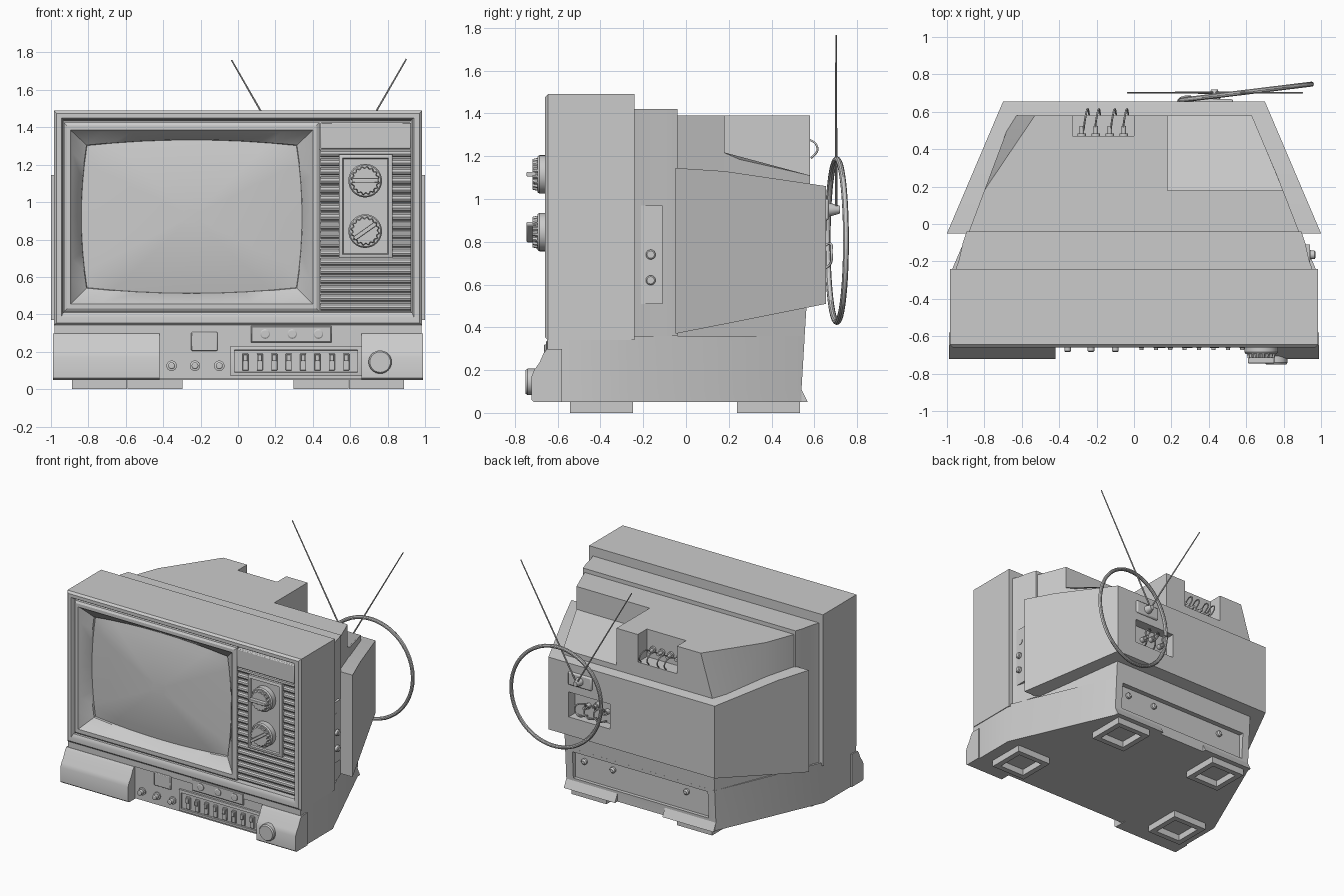
import bpy, bmesh, math
from mathutils import Vector

if "Cube" in bpy.data.objects:
    bpy.data.objects.remove(bpy.data.objects["Cube"])


def loft(name, rings, caps=True):
    """Skin a list of equal-length closed rings and cap the ends."""
    bm = bmesh.new()
    vs = [[bm.verts.new(p) for p in r] for r in rings]
    n = len(rings[0])
    for a, b in zip(vs, vs[1:]):
        for i in range(n):
            bm.faces.new((a[i], a[(i + 1) % n], b[(i + 1) % n], b[i]))
    if caps:
        bm.faces.new(vs[0][::-1])
        bm.faces.new(vs[-1])
    bmesh.ops.recalc_face_normals(bm, faces=bm.faces)
    me = bpy.data.meshes.new(name)
    bm.to_mesh(me)
    bm.free()
    ob = bpy.data.objects.new(name, me)
    bpy.context.collection.objects.link(ob)
    return ob


def rect(x0, x1, z0, z1, y, bulge=0, n=8):
    """Rectangular ring facing y; bulge bows the sides outwards."""
    pts = []
    cs = [(-1, -1), (1, -1), (1, 1), (-1, 1)]
    for (u0, v0), (u1, v1) in zip(cs, cs[1:] + cs[:1]):
        for i in range(n):
            t = i / n
            u, v = u0 + (u1 - u0) * t, v0 + (v1 - v0) * t
            k = bulge / 2
            hx, hz = (x1 - x0) / 2 - k * v * v, (z1 - z0) / 2 - k * u * u
            pts.append(((x0 + x1) / 2 + hx * u, y, (z0 + z1) / 2 + hz * v))
    return pts


def rects(name, *rows):
    return loft(name, [rect(*r, n=1) for r in rows])


def box(name, x0, x1, y0, y1, z0, z1, bevel=0):
    ob = rects(name, (x0, x1, z0, z1, y0), (x0, x1, z0, z1, y1))
    if bevel:
        m = ob.modifiers.new("bevel", "BEVEL")
        m.width, m.segments = bevel, 2
    return ob


def cyl(name, p, axis, *steps, sides=20, teeth=0):
    """Turned part: steps are (distance along axis, radius)."""
    p, d = Vector(p), Vector(axis).normalized()
    u = d.orthogonal().normalized()
    w = d.cross(u)
    rings = []
    for t, r in steps:
        ring = []
        for i in range(sides):
            a, q = 2 * math.pi * i / sides, r - (teeth if i % 4 < 2 else 0)
            ring.append(p + d * t + (u * math.cos(a) + w * math.sin(a)) * q)
        rings.append(ring)
    return loft(name, rings)


def cut(ob, *dims):
    c = box("cutter", *dims)
    c.hide_render = True
    m = ob.modifiers.new("recess", "BOOLEAN")
    m.object, m.operation, m.solver = c, "DIFFERENCE", "EXACT"
    bpy.context.view_layer.objects.active = ob
    bpy.ops.object.modifier_apply(modifier=m.name)
    bpy.data.objects.remove(c)


def cable(name, pts, r=.006):
    cu = bpy.data.curves.new(name, "CURVE")
    cu.dimensions, cu.bevel_depth, cu.bevel_resolution, cu.resolution_u = "3D", r, 1, 5
    s = cu.splines.new("BEZIER")
    s.bezier_points.add(len(pts) - 1)
    for b, p in zip(s.bezier_points, pts):
        b.co, b.handle_left_type, b.handle_right_type = p, "AUTO", "AUTO"
    bpy.context.collection.objects.link(bpy.data.objects.new(name, cu))


# Main cabinet with stepped front frame
X = .985
rects("cabinet", (-X, X, .34, 1.49, -.24), (-X, X, .34, 1.49, -.645),
      (-X + .015, X - .015, .355, 1.475, -.66), (-.945, .94, .385, 1.45, -.66),
      (-.935, .93, .41, 1.44, -.645), (-.93, .925, .415, 1.435, -.50))

# Screen surround and bulging glass
loft("screen_surround", [rect(-.93, .435, .415, 1.425, -.50), rect(-.93, .435, .415, 1.425, -.635),
     rect(-.915, .42, .43, 1.41, -.645), rect(-.895, .40, .455, 1.385, -.645),
     rect(-.885, .39, .465, 1.375, -.63), rect(-.84, .345, .51, 1.335, -.575, .06),
     rect(-.835, .34, .515, 1.33, -.55, .06)], caps=False)
glass = []
for s in (1, .85, .7, .5, .3, .1):
    hx, hz = .595 * s, .415 * s
    glass.append(rect(-.2475 - hx, -.2475 + hx, .9225 - hz, .9225 + hz, -.56 - .045 * (1 - s * s), .06 * s))
loft("screen_glass", glass)

# Control side: top block, ribbed grille, tuner plate
box("grille_backing", .435, .925, -.61, -.49, .415, 1.28)
box("grille_top_block", .44, .925, -.645, -.49, 1.285, 1.425, .006)
for i in range(18):
    cyl(f"grille_rib_{i}", (.44, -.612, .44 + i * .0483), (1, 0, 0), (0, .021), (.485, .021), sides=10)
rects("tuner_plate", (.54, .825, .70, 1.255, -.60), (.54, .825, .70, 1.255, -.65),
      (.55, .815, .71, 1.245, -.655), (.56, .805, .72, 1.235, -.655), (.565, .80, .725, 1.23, -.645))
for nm, z, ang in (("upper", 1.115, 0), ("lower", .845, 35)):
    cyl(nm + "_dial_skirt", (.68, -.64, z), (0, -1, 0), (0, .09), (.045, .09), (.055, .083), sides=32)
    cyl(nm + "_dial_ridges", (.68, -.69, z), (0, -1, 0), (0, .078), (.027, .072), sides=64, teeth=.008)
    g = box(nm + "_dial_grip", -.07, .07, -.745, -.70, -.011, .011, .004)
    g.location, g.rotation_euler = (.68, 0, z), (0, -math.radians(ang), 0)

# Neck behind the cabinet
rects("neck", (-.955, .955, .36, 1.42, -.245), (-.935, .935, .36, 1.42, -.19),
      (-.915, .915, .36, 1.42, -.10), (-.895, .895, .36, 1.42, -.04))
box("side_plate", .88, .942, -.235, -.11, .51, .97)
cyl("side_plate_cap", (.93, -.165, .86), (1, 0, 0), (0, .025), (.015, .025))
for z in (.74, .62):
    cyl("side_knob", (.93, -.165, z), (1, 0, 0), (0, .015), (.015, .015), (.017, .023), (.035, .023), (.04, .017))

# Tapered rear housing with connector recess
rear = rects("rear_housing", (-1, 1, .37, 1.145, -.05), (-.902, .902, .415, 1.13, .18),
             (-.70, .70, .51, 1.06, .655))
cut(rear, .18, .53, .58, .80, .65, .84)
for i, x in enumerate((.25, .33, .41)):
    cyl("rear_socket", (x, .575, .74 + .03 * (i % 2)), (0, 1, 0), (0, .02), (.04, .02), (.04, .012), (.07, .012), sides=12)
    cable(f"rear_lead_{i}", [(x, .62, .74), (x - .01, .665, .79), (x + .05, .68, .75),
                             (x + .03, .67, .69), (x, .60, .67)])

# Upper hump, with corner step and cable bay
hump = []
for z, xl in ((1.0, -.65), (1.39, -.53)):
    hump.append([(x, y, z) for x, y in ((-.89, -.06), (.89, -.06), (.797, .18), (.18, .18), (.18, .58),
                 (0, .58), (0, .47), (-.33, .47), (-.33, .58), (xl, .58), (-.80, .18))])
loft("upper_hump", hump)
step = [(.18, .17, 1.22), (.80, .17, 1.22), (.77, .25, 1.185), (.63, .58, 1.11), (.18, .58, 1.11), (.18, .25, 1.185)]
loft("hump_step", [[(x, y, 1.0) for x, y, z in step], step])
box("cable_bay_floor", -.33, 0, .46, .58, 1.0, 1.18)
for i, x in enumerate((-.28, -.205, -.13, -.055)):
    cyl("bay_socket", (x, .465, 1.25), (0, 1, 0), (0, .024), (.02, .024), (.02, .012), (.06, .012), sides=12)
for i, x in enumerate((-.27, -.21, -.125, -.06)):
    cable(f"bay_lead_{i}", [(x, .50, 1.25), (x + .012, .58, 1.275), (x + .022, .615, 1.235), (x + .03, .585, 1.19)], .005)

# Lower plinth
plan = [(-.98, -.60), (.98, -.60), (.98, -.26), (.63, .54), (-.63, .54), (-.98, -.26)]
plinth = loft("plinth", [[(x, y + (dy if y > 0 else 0), z) for x, y in plan]
                         for z, dy in ((.05, 0), (.11, 0), (.36, .015))])
cut(plinth, -.57, .57, .515, .70, .13, .335)
loft("plinth_riser", [[(-.875, -.06, z), (.875, -.06, z), (.63, y, z), (-.63, y, z)]
                      for z, y in ((.35, .554), (.6, .57))])
for x in (.49, .25, -.37):
    cyl("rear_screw", (x, .51, .27), (0, 1, 0), (0, .022), (.02, .022), (.03, .012), sides=14)
for s in (-1, 1):
    xs = sorted((s * .2, s * .63))
    loft("rear_skirt", [[(x, y, z) for y, z in ((.50, .05), (.57, .05), (.535, .12), (.50, .12))] for x in xs])

# Square ring feet
for x, y in ((.74, -.395), (.445, .385)):
    for s in (-1, 1):
        r = [[(s * x + a * h, y + b * h, z) for a, b in ((-1, -1), (1, -1), (1, 1), (-1, 1))]
             for h, z in ((.147, .055), (.147, 0), (.105, 0), (.105, .049))]
        loft("foot", r, caps=False)

# Front control deck
box("deck_panel", -.43, .67, -.64, -.58, .055, .34)
box("deck_top_strip", -.98, .98, -.648, -.58, .298, .342)
prof = [(-.58, .05), (-.71, .05), (-.722, .06), (-.722, .17), (-.71, .20), (-.685, .235),
        (-.665, .28), (-.65, .298), (-.58, .298)]
for nm, x0, x1 in (("left_pod", -.99, -.42), ("right_pod", .66, .99)):
    loft(nm, [[(x, y, z) for y, z in prof] for x in (x0, x1)])
cyl("volume_knob", (.76, -.70, .145), (0, -1, 0), (0, .062), (.04, .062), (.05, .055), sides=32)
box("indicator_window", -.25, -.11, -.655, -.63, .205, .305, .005)
for x in (-.355, -.23, -.10):
    cyl("deck_knob", (x, -.63, .125), (0, -1, 0), (0, .028), (.02, .028), (.022, .018), (.05, .018), (.054, .012))
rects("key_tray", (-.04, .66, .07, .23, -.63), (-.04, .66, .07, .23, -.655),
      (-.03, .65, .08, .22, -.658), (-.02, .64, .09, .21, -.658), (-.018, .638, .092, .208, -.648))
for i in range(8):
    x = .04 + i * .077
    box(f"key_{i}", x - .016, x + .016, -.662, -.64, .10, .19, .003)
    box(f"key_lip_{i}", x - .011, x + .011, -.674, -.65, .15, .185, .003)
rects("dial_strip", (.07, .50, .25, .338, -.63), (.07, .50, .25, .338, -.65), (.075, .495, .255, .333, -.654))
for x in (.145, .29, .43):
    cyl("strip_button", (x, -.64, .295), (0, -1, 0), (0, .026), (.02, .026), (.024, .02))

# Aerials: mount, two rods and loop
box("aerial_plate", .33, .53, .64, .668, .90, 1.0, .01)
cyl("aerial_mount", (.43, .65, .95), (0, 1, 0), (0, .035), (.03, .03), (.07, .018), sides=14)
for end in ((-.035, .702, 1.76), (.90, .702, 1.765)):
    a = Vector((.43, .702, .95))
    d = Vector(end) - a
    cyl("aerial_rod", a, d, (0, .006), (d.length * .5, .005), (d.length, .004), sides=8)
bpy.ops.mesh.primitive_torus_add(major_radius=.38, minor_radius=.014, major_segments=48, minor_segments=10,
                                 location=(.60, .705, .805), rotation=(math.pi / 2, 0, math.radians(7)))
loop = bpy.context.object
loop.name, loop.scale = "loop_aerial", (.925, 1, 1)

# Smooth shading with sharp edges
bpy.ops.object.select_all(action="DESELECT")
for ob in bpy.context.scene.objects:
    if ob.type == "MESH":
        ob.select_set(True)
        bpy.context.view_layer.objects.active = ob
bpy.ops.object.shade_smooth_by_angle(angle=math.radians(32))
